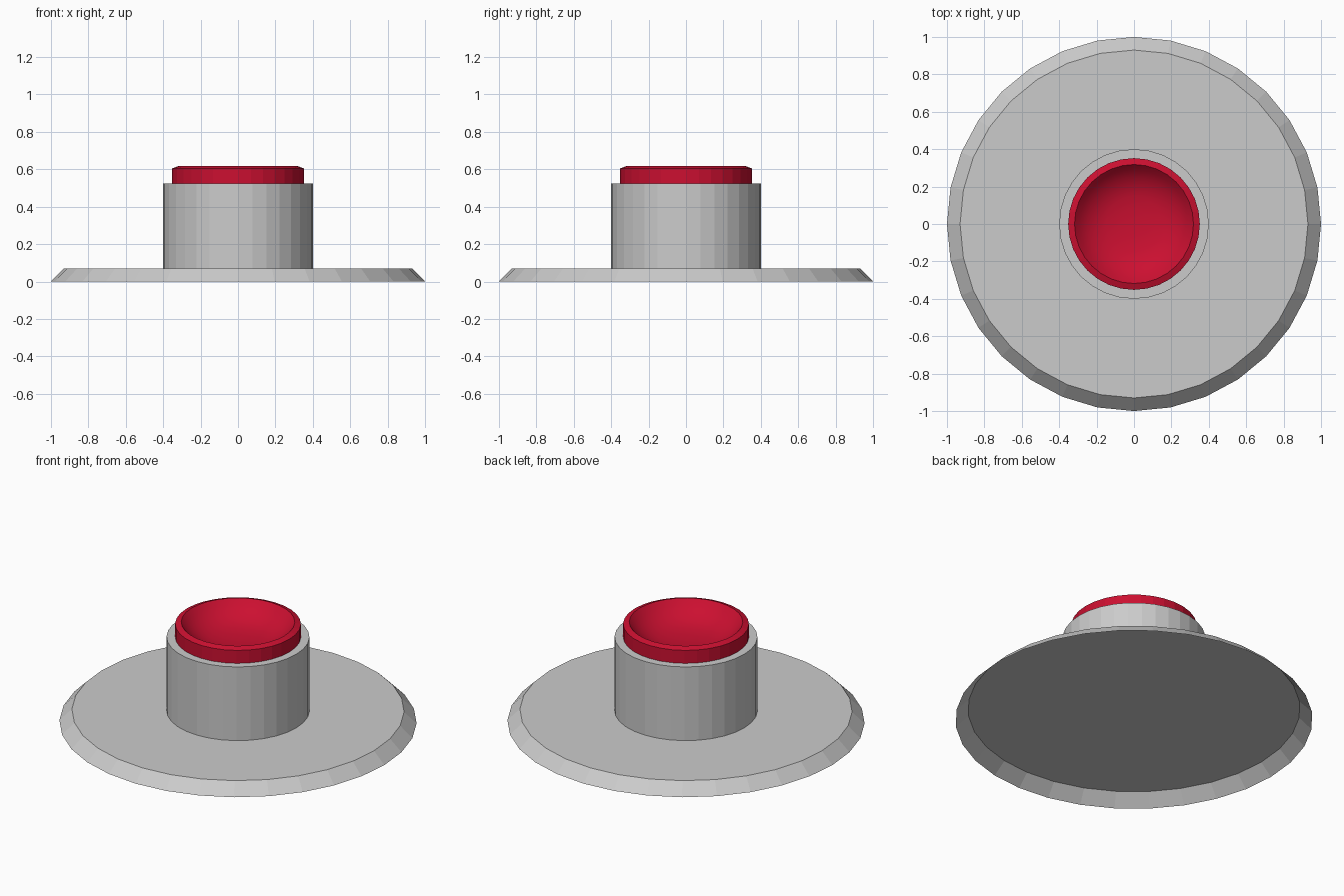
import bpy, bmesh
from math import cos, sin, pi

if "Cube" in bpy.data.objects:
    bpy.data.objects.remove(bpy.data.objects["Cube"])

SIDES = 32

red = bpy.data.materials.new("red")
red.diffuse_color = (0.60, 0.005, 0.03, 1)
red.use_nodes = True
red.node_tree.nodes["Principled BSDF"].inputs["Base Color"].default_value = red.diffuse_color


def lathe(name, profile, material=None, smooth=False, flip=False):
    """Spin (radius, z) points about z; a zero radius closes the end."""
    bm = bmesh.new()
    rings = []
    for r, z in profile:
        n = SIDES if r > 0 else 1
        rings.append([bm.verts.new((r * cos(2 * pi * i / SIDES),
                                    r * sin(2 * pi * i / SIDES), z))
                      for i in range(n)])
    for a, b in zip(rings, rings[1:]):
        if len(b) == 1:
            for i in range(SIDES):
                bm.faces.new((a[i], a[(i + 1) % SIDES], b[0]))
        else:
            for i in range(SIDES):
                j = (i + 1) % SIDES
                bm.faces.new((a[i], a[j], b[j], b[i]))
    for f in bm.faces:
        f.smooth = smooth
    mesh = bpy.data.meshes.new(name)
    bm.to_mesh(mesh)
    bm.free()
    obj = bpy.data.objects.new(name, mesh)
    bpy.context.collection.objects.link(obj)
    if material:
        mesh.materials.append(material)
    return obj


# Base plate: sloped skirt, open underneath
base = lathe("base_plate", [(1.0, 0), (0.93, 0.07)])
bm = bmesh.new()
bm.from_mesh(base.data)
top_edges = [e for e in bm.edges if all(v.co.z > 0.05 for v in e.verts)]
bmesh.ops.contextual_create(bm, geom=top_edges)
bmesh.ops.recalc_face_normals(bm, faces=bm.faces)
for f in bm.faces:
    if abs(f.normal.z) > 0.9 and f.normal.z < 0:
        bmesh.ops.reverse_faces(bm, faces=bm.faces)
        break
bm.to_mesh(base.data)
bm.free()

# Housing: upright tube with a narrow top ledge
lathe("housing", [(0.40, 0.07), (0.40, 0.525), (0.352, 0.525)])

# Button: outer wall with chamfered rim
lathe("button_rim", [(0.352, 0.525), (0.352, 0.605), (0.318, 0.617)], red)

# Button: rounded dish sunk into the top
lathe("button_dish", [(0.318, 0.617), (0.29, 0.585), (0.25, 0.553),
                      (0.20, 0.528), (0.15, 0.514), (0.08, 0.506), (0, 0.503)],
      red, smooth=True)
